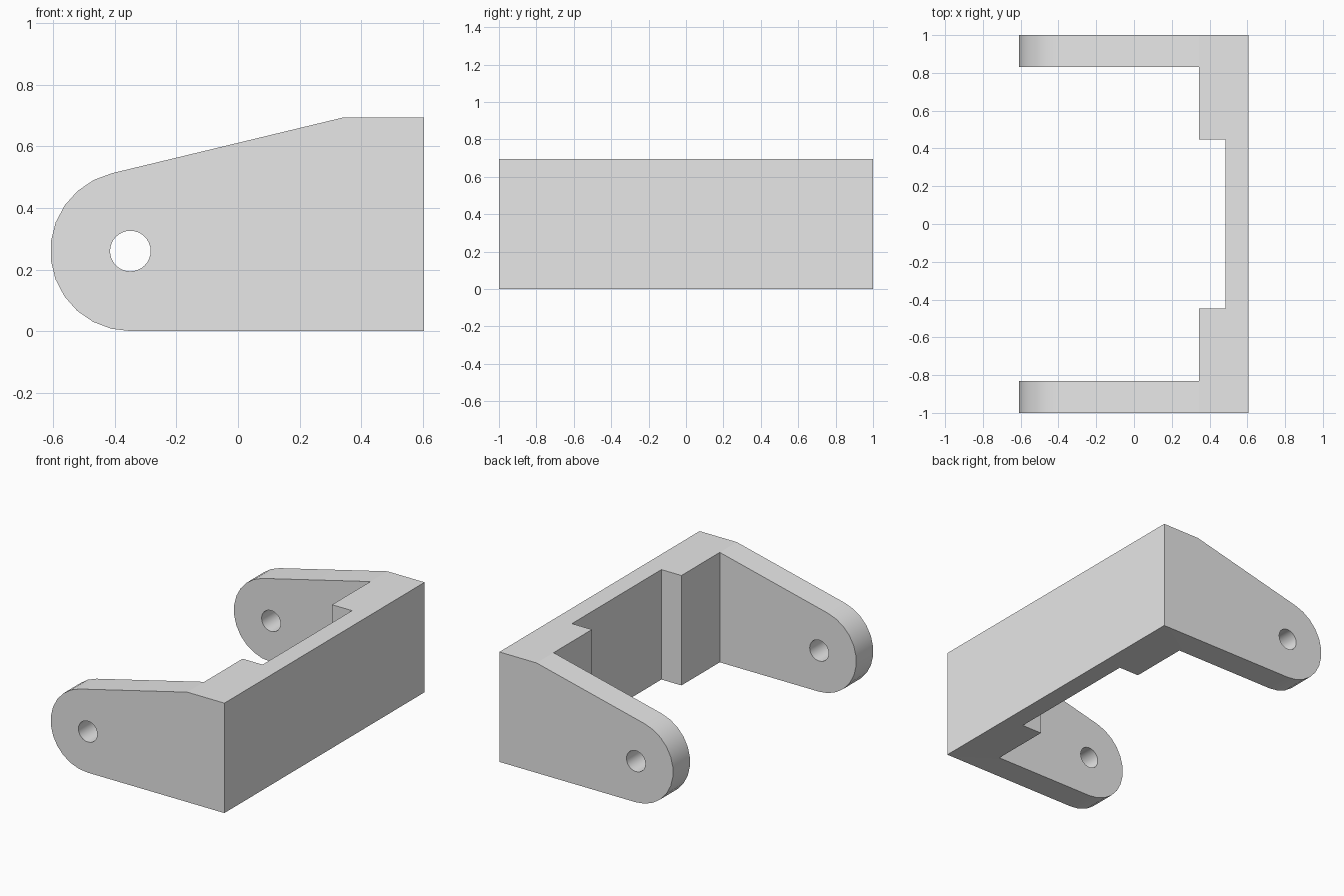
import bpy
import bmesh
from math import cos, sin, radians
from mathutils import Vector

if "Cube" in bpy.data.objects:
    bpy.data.objects.remove(bpy.data.objects["Cube"], do_unlink=True)

HALF_X, HEIGHT, BEND_X = 0.605, 0.695, 0.345
PIVOT_X, PIVOT_Z, ARM_R, HOLE_R = -0.35, 0.26, 0.26, 0.066


def prism(name, points, direction):
    """Extrude a flat outline along a direction."""
    bm = bmesh.new()
    face = bm.faces.new([bm.verts.new(p) for p in points])
    moved = bmesh.ops.extrude_face_region(bm, geom=[face])["geom"]
    verts = [g for g in moved if isinstance(g, bmesh.types.BMVert)]
    bmesh.ops.translate(bm, verts=verts, vec=Vector(direction))
    bmesh.ops.recalc_face_normals(bm, faces=bm.faces)
    mesh = bpy.data.meshes.new(name)
    bm.to_mesh(mesh)
    bm.free()
    obj = bpy.data.objects.new(name, mesh)
    bpy.context.collection.objects.link(obj)
    return obj


def arc(radius, start, end, steps):
    """Points on a circle about the pivot, as x and z pairs."""
    angles = [radians(start + (end - start) * i / steps) for i in range(steps + 1)]
    return [(PIVOT_X + radius * cos(a), PIVOT_Z + radius * sin(a)) for a in angles]


def cut(obj, cutter):
    mod = obj.modifiers.new("cut", 'BOOLEAN')
    mod.operation, mod.solver, mod.object = 'DIFFERENCE', 'EXACT', cutter
    bpy.context.view_layer.objects.active = obj
    bpy.ops.object.modifier_apply(modifier=mod.name)
    bpy.data.objects.remove(cutter, do_unlink=True)


# Bracket: side outline with a rounded arm end, extruded over the full width
side = [(HALF_X, 0), (HALF_X, HEIGHT), (BEND_X, HEIGHT)]
side += arc(ARM_R, 103.4, 270, 12)
bracket = prism("clevis_bracket", [(x, -1, z) for x, z in side], (0, 2, 0))

# Stepped gap between the two arms
gap = [(-1, 0.83), (BEND_X, 0.83), (BEND_X, 0.447), (0.485, 0.447)]
gap += [(x, -y) for x, y in reversed(gap)]
cut(bracket, prism("gap_cutter", [(x, y, -0.5) for x, y in gap], (0, 0, 2)))

# Pivot holes through both arms
hole = arc(HOLE_R, 0, 360, 32)[:-1]
cut(bracket, prism("hole_cutter", [(x, -1.5, z) for x, z in hole], (0, 3, 0)))

# Plain grey finish
grey = bpy.data.materials.new("plain_grey")
grey.use_nodes = True
colour = (0.8, 0.8, 0.8, 1)
grey.diffuse_color = colour
grey.node_tree.nodes["Principled BSDF"].inputs["Base Color"].default_value = colour
bracket.data.materials.clear()
bracket.data.materials.append(grey)

# Smooth rounded ends and holes, crisp bend where the arms meet the block
bpy.ops.object.select_all(action='DESELECT')
bracket.select_set(True)
bpy.context.view_layer.objects.active = bracket
bpy.ops.object.shade_smooth_by_angle(angle=radians(30))
verts = bracket.data.vertices
for edge in bracket.data.edges:
    ends = [verts[i].co for i in edge.vertices]
    if all(abs(p.x - BEND_X) < 0.001 and p.z > HEIGHT - 0.001 for p in ends):
        edge.use_edge_sharp = True
